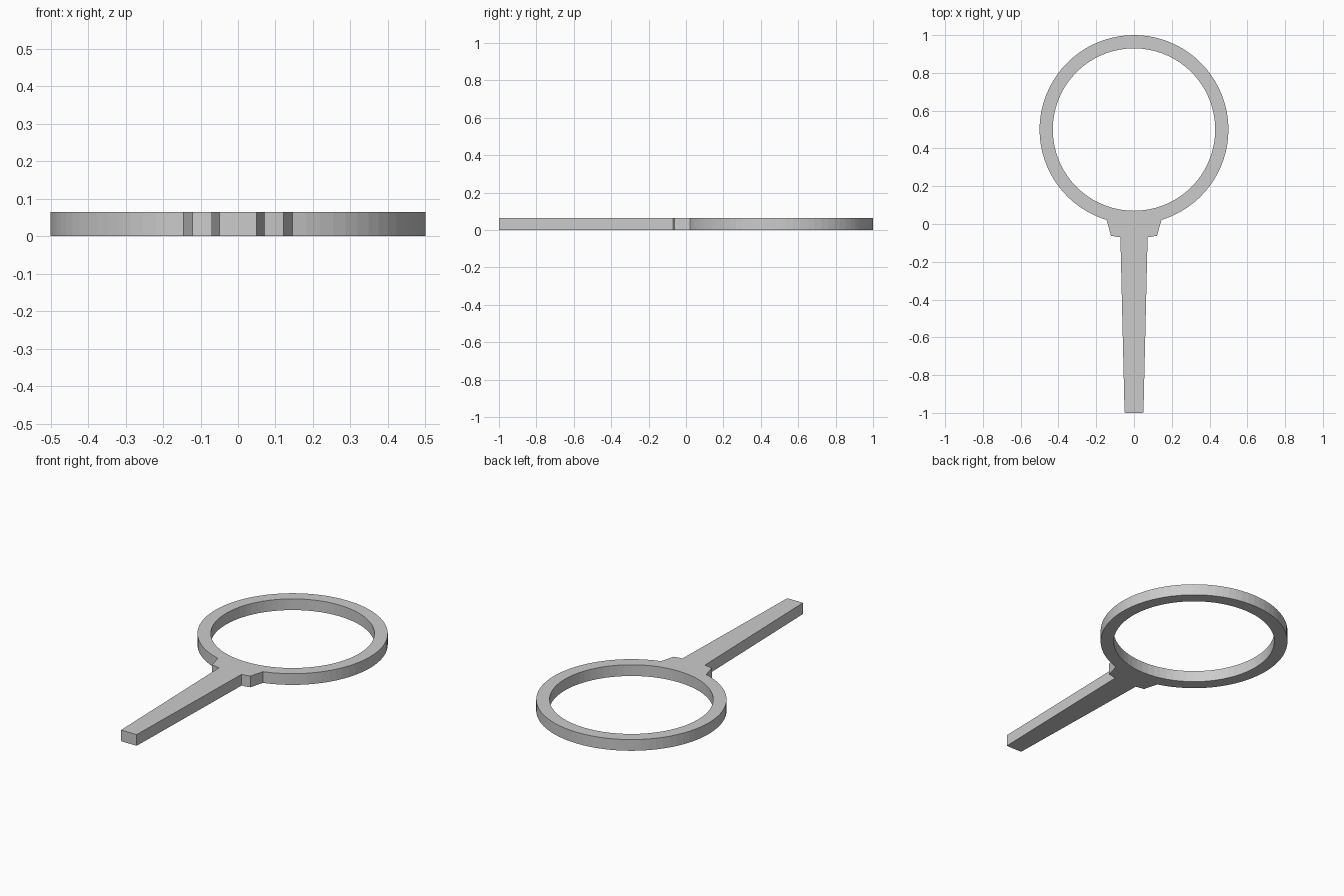
import bpy, bmesh
from math import sin, cos, asin, pi

if "Cube" in bpy.data.objects:
    bpy.data.objects.remove(bpy.data.objects["Cube"])

THICK = 0.065
CY = 0.5            # ring centre on y
R_OUT, R_IN = 0.5, 0.43


def arc(r, a0, a1, n):
    """Points on a circle about the ring centre; angle 0 points to -y."""
    return [(r * sin(a0 + (a1 - a0) * i / n), CY - r * cos(a0 + (a1 - a0) * i / n))
            for i in range(n + 1)]


def x_arc(r, x0, x1, n):
    """Short arc near the handle, between two x positions."""
    return arc(r, asin(x0 / r), asin(x1 / r), n)


def plate(name, loops, height):
    """Flat plate from closed outlines; inner loops become holes."""
    bm = bmesh.new()
    edges = []
    for pts in loops:
        vs = [bm.verts.new((x, y, 0)) for x, y in pts]
        edges += [bm.edges.new((vs[i - 1], vs[i])) for i in range(len(vs))]
    bmesh.ops.triangle_fill(bm, edges=edges, use_beauty=True, use_dissolve=False)
    ext = bmesh.ops.extrude_face_region(bm, geom=bm.faces[:], use_keep_orig=True)
    top = [g for g in ext["geom"] if isinstance(g, bmesh.types.BMVert)]
    bmesh.ops.translate(bm, verts=top, vec=(0, 0, height))
    bmesh.ops.recalc_face_normals(bm, faces=bm.faces[:])
    me = bpy.data.meshes.new(name)
    bm.to_mesh(me)
    bm.free()
    ob = bpy.data.objects.new(name, me)
    bpy.context.collection.objects.link(ob)
    return ob


# Outer outline: ring, then the collar steps and tapered handle
a = asin(0.145 / R_OUT)
outline = arc(R_OUT, a, 2 * pi - a, 72)
outline += x_arc(0.575, -0.122, -0.072, 2)
outline += x_arc(1.5, -0.05, 0.05, 4)
outline += x_arc(0.575, 0.072, 0.122, 2)

# Round opening
hole = arc(R_IN, 0, 2 * pi, 72)[:-1]

plate("ring_with_handle", [outline, hole], THICK)
